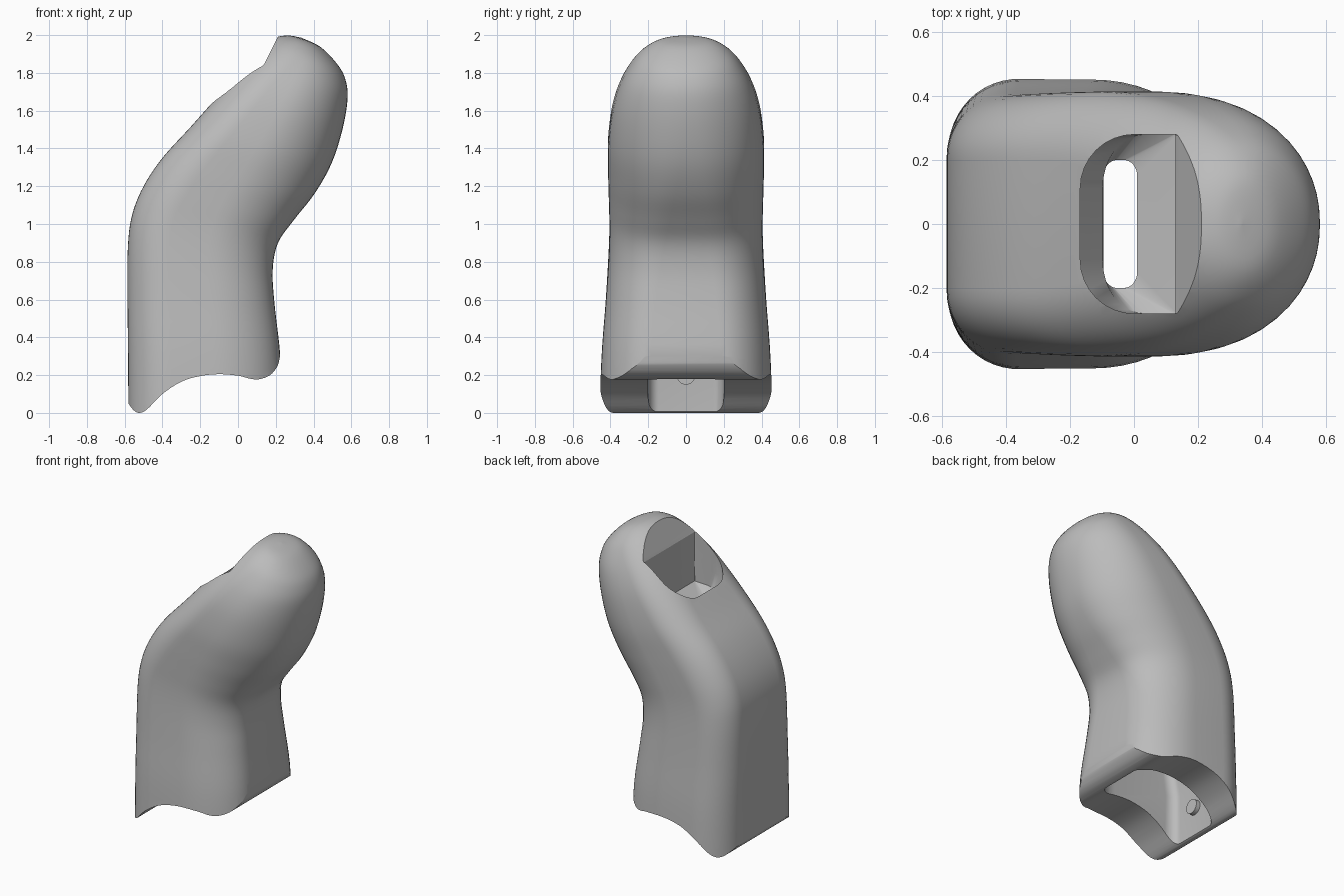
import bpy, bmesh, math
from mathutils import Vector

cube = bpy.data.objects.get("Cube")
if cube:
    bpy.data.objects.remove(cube, do_unlink=True)

grey = bpy.data.materials.new("grey")
grey.use_nodes = True
grey.diffuse_color = (0.5, 0.5, 0.5, 1)
grey.node_tree.nodes["Principled BSDF"].inputs["Base Color"].default_value = (0.5, 0.5, 0.5, 1)


def smooth_rows(rows, steps):
    """Catmull-Rom interpolation through rows of numbers."""
    out = []
    for i in range(len(rows) - 1):
        quad = [Vector(rows[max(0, min(len(rows) - 1, i + k))]) for k in (-1, 0, 1, 2)]
        a, b, c, d = quad
        for s in range(steps):
            t = s / steps
            out.append(0.5 * (2 * b + (c - a) * t + (2 * a - 5 * b + 4 * c - d) * t * t
                              + (3 * b - a - 3 * c + d) * t ** 3))
    out.append(Vector(rows[-1]))
    return out


def section(row, n):
    """Rounded section from a left point to a right point, with corner fractions."""
    lx, lz, rx, rz, w, lu, lv, ru, rv = row
    pts = []
    corners = ((1, 1, ru, rv, 0), (0, 1, lu, lv, 1), (0, -1, lu, lv, 2), (1, -1, ru, rv, 3))
    for end, side, fu, fv, quarter in corners:
        for k in range(n + 1):
            ang = (quarter + k / n) * math.pi / 2
            u = end + (fu if end == 0 else -fu) + fu * math.cos(ang)
            v = side * (1 - fv) + fv * math.sin(ang)
            pts.append((lx + (rx - lx) * u, v * w, lz + (rz - lz) * u))
    return pts


def make_object(name, bm):
    bmesh.ops.recalc_face_normals(bm, faces=bm.faces)
    mesh = bpy.data.meshes.new(name)
    bm.to_mesh(mesh)
    bm.free()
    mesh.materials.append(grey)
    obj = bpy.data.objects.new(name, mesh)
    bpy.context.collection.objects.link(obj)
    return obj


def loft(name, rows, n):
    bm = bmesh.new()
    rings = [[bm.verts.new(p) for p in section(r, n)] for r in rows]
    for a, b in zip(rings, rings[1:]):
        for i in range(len(a)):
            j = (i + 1) % len(a)
            bm.faces.new((a[i], a[j], b[j], b[i]))
    bm.faces.new(rings[0])
    bm.faces.new(rings[-1])
    return make_object(name, bm)


def cut(target, cutter):
    mod = target.modifiers.new("cut", "BOOLEAN")
    mod.operation = "DIFFERENCE"
    mod.solver = "EXACT"
    mod.object = cutter
    bpy.context.view_layer.objects.active = target
    bpy.ops.object.modifier_apply(modifier=mod.name)
    bpy.data.objects.remove(cutter, do_unlink=True)


# Bent outer shell: left x z, right x z, half width, corner fractions
back = (.28, .5)
shell = loft("bent_shell", smooth_rows([
    (-.58, -.06, .24, -.06, .46, *back, .44, .58),
    (-.582, .3, .224, .3, .447, *back, .44, .59),
    (-.585, .6, .193, .58, .425, *back, .44, .62),
    (-.583, .88, .184, .76, .41, *back, .45, .67),
    (-.56, 1.05, .212, .9, .405, *back, .46, .73),
    (-.5, 1.2, .295, 1.02, .408, *back, .48, .79),
    (-.4, 1.35, .405, 1.16, .412, *back, .5, .86),
    (-.25, 1.515, .495, 1.32, .412, .28, .52, .52, .92),
    (-.1, 1.685, .553, 1.5, .39, .3, .56, .53, .96),
    (0, 1.805, .58, 1.66, .348, .34, .64, .52, .97),
    (.1, 1.915, .57, 1.76, .29, .4, .77, .51, .97),
    (.18, 1.98, .53, 1.84, .226, .46, .9, .5, .97),
    (.26, 1.998, .44, 1.935, .135, .49, .97, .49, .97),
    (.335, 1.986, .34, 1.984, .004, .49, .97, .49, .97)], 5), 12)

# Scooped bottom rim
rim = smooth_rows([(-.62, .12), (-.58, .05), (-.55, .012), (-.52, 0), (-.48, .02),
                   (-.4, .1), (-.3, .165), (-.2, .195), (-.1, .205), (0, .197),
                   (.06, .182), (.11, .178), (.17, .2), (.21, .25), (.225, .31),
                   (.26, .42)], 4)
outline = [(p.x, p.y) for p in rim] + [(.5, .42), (.5, -.3), (-.8, -.3), (-.8, .12)]
bm = bmesh.new()
face = bm.faces.new([bm.verts.new((x, -.7, z)) for x, z in outline])
extruded = bmesh.ops.extrude_face_region(bm, geom=[face])["geom"]
bmesh.ops.translate(bm, vec=(0, 1.4, 0),
                    verts=[g for g in extruded if isinstance(g, bmesh.types.BMVert)])
cut(shell, make_object("rim_cutter", bm))

# Passage from the base up to the pocket with a leaning upper wall
tube = (.12, .28, .2, .3)
throat = (.4, .25, .4, .25)
pocket = (.57, .6, .02, .02)
passage = [(-.5, -.1, .12, -.1, .2, *tube),
           (-.5, .35, .11, .35, .2, *tube),
           (-.42, .8, .06, .8, .2, *tube),
           (-.095, 1.3, .01, 1.3, .2, *throat),
           (-.095, 1.41, .01, 1.43, .2, *throat),
           (-.098, 1.48, .13, 1.49, .28, *pocket),
           (-.168, 1.58, .13, 1.6, .28, *pocket),
           (-.168, 1.83, .13, 1.83, .28, *pocket),
           (-.168, 2.2, .315, 2.2, .28, .35, .6, .02, .02)]
cut(shell, loft("passage_cutter", passage, 8))

# Small round stud on the inner wall
bpy.ops.mesh.primitive_cylinder_add(vertices=24, radius=.05, depth=.06,
                                    location=(-.5, 0, .2), rotation=(0, math.pi / 2, 0))
stud = bpy.context.object
stud.name = "inner_stud"
stud.data.materials.append(grey)

for obj in (shell, stud):
    bpy.ops.object.select_all(action="DESELECT")
    obj.select_set(True)
    bpy.context.view_layer.objects.active = obj
    bpy.ops.object.shade_smooth_by_angle(angle=math.radians(25))
